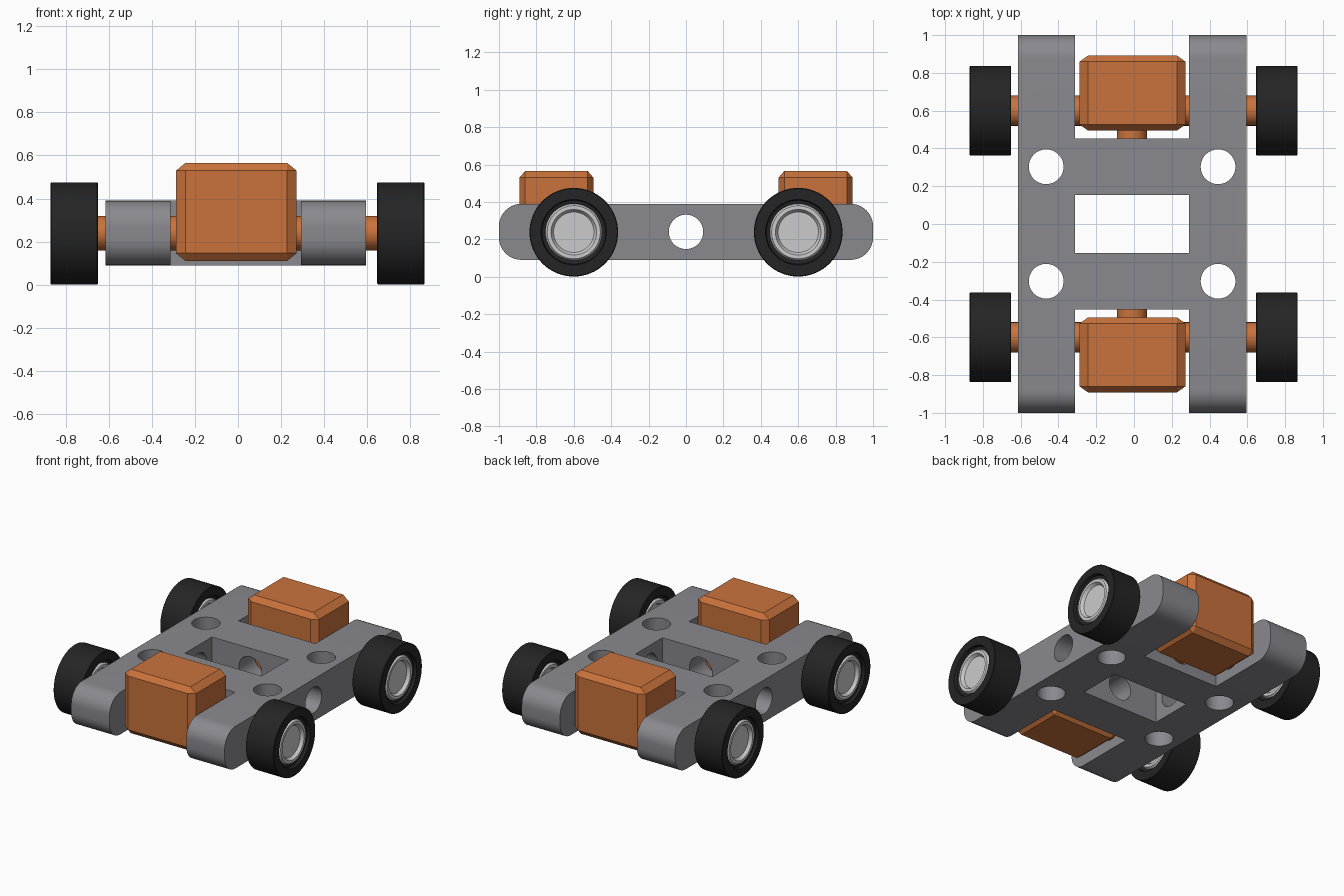
import bpy, bmesh, math
from mathutils import Matrix, Vector

cube = bpy.data.objects.get("Cube")
if cube:
    bpy.data.objects.remove(cube, do_unlink=True)


def material(name, rgb):
    m = bpy.data.materials.new(name)
    m.use_nodes = True
    m.diffuse_color = (*rgb, 1)
    m.node_tree.nodes["Principled BSDF"].inputs["Base Color"].default_value = (*rgb, 1)
    return m


GREY = material("frame grey", (0.25, 0.25, 0.275))
ORANGE = material("motor orange", (0.59, 0.17, 0.045))
BLACK = material("tyre black", (0.018, 0.018, 0.018))
SILVER = material("rim light grey", (0.6, 0.6, 0.6))

CX = -0.01      # middle of the frame across x
AXLE_Z = 0.238
AXIS_TURN = {"X": Matrix.Rotation(math.pi / 2, 4, "Y"),
             "Y": Matrix.Rotation(math.pi / 2, 4, "X"),
             "Z": Matrix.Identity(4)}


def finish(name, bm, mat, smooth=True):
    bmesh.ops.recalc_face_normals(bm, faces=bm.faces)
    mesh = bpy.data.meshes.new(name)
    bm.to_mesh(mesh)
    bm.free()
    obj = bpy.data.objects.new(name, mesh)
    bpy.context.collection.objects.link(obj)
    if mat:
        mesh.materials.append(mat)
    if smooth:
        smooth_sharp(obj)
    return obj


def activate(obj):
    bpy.ops.object.select_all(action="DESELECT")
    obj.select_set(True)
    bpy.context.view_layer.objects.active = obj


def smooth_sharp(obj):
    activate(obj)
    bpy.ops.object.shade_smooth_by_angle(angle=math.radians(30))


def box_mesh(center, size):
    bm = bmesh.new()
    bmesh.ops.create_cube(bm, size=1)
    bmesh.ops.scale(bm, vec=size, verts=bm.verts)
    bmesh.ops.translate(bm, vec=center, verts=bm.verts)
    return bm


def rod(name, axis, center, radius, length, mat):
    bm = bmesh.new()
    bmesh.ops.create_cone(bm, cap_ends=True, segments=48, radius1=radius,
                          radius2=radius, depth=length,
                          matrix=Matrix.Translation(center) @ AXIS_TURN[axis])
    return finish(name, bm, mat)


def cut(target, cutter):
    cutter.hide_render = True
    mod = target.modifiers.new("cut", "BOOLEAN")
    mod.operation, mod.solver, mod.object = "DIFFERENCE", "EXACT", cutter
    activate(target)
    bpy.ops.object.modifier_apply(modifier=mod.name)
    bpy.data.objects.remove(cutter, do_unlink=True)


# Frame: a slab with rounded ends, notches, a window and drilled holes
bm = box_mesh((CX, 0, 0.24), (1.21, 2, 0.3))
ends = [e for e in bm.edges if abs(e.verts[0].co.x - e.verts[1].co.x) > 1]
bmesh.ops.bevel(bm, geom=ends, offset=0.12, segments=10, profile=0.5, affect="EDGES")
frame = finish("frame", bm, GREY, smooth=False)
for y, depth in ((-0.953, 1), (0, 0.305), (0.953, 1)):
    cut(frame, finish("opening_cutter", box_mesh((CX, y, 0.24), (0.605, depth, 1)), None, False))
for x in (CX - 0.455, CX + 0.455):
    for y in (-0.303, 0.303):
        cut(frame, rod("hole_cutter", "Z", (x, y, 0.24), 0.092, 1, None))
cut(frame, rod("side_hole_cutter", "X", (0, 0, 0.24), 0.092, 2, None))
cut(frame, rod("centre_hole_cutter", "Y", (CX, 0, 0.24), 0.09, 1.2, None))
smooth_sharp(frame)


def lathe(name, profile, center, mat):
    """Spin (radius, x) points round the x axis."""
    bm = bmesh.new()
    verts = [bm.verts.new((x, 0, r)) for r, x in profile]
    edges = [bm.edges.new(pair) for pair in zip(verts, verts[1:])]
    bmesh.ops.spin(bm, geom=verts + edges, cent=(0, 0, 0), axis=(1, 0, 0),
                   angle=math.tau, steps=64, use_duplicate=False)
    bmesh.ops.remove_doubles(bm, verts=bm.verts, dist=1e-4)
    bmesh.ops.translate(bm, vec=center, verts=bm.verts)
    return finish(name, bm, mat)


def both_sides(half):
    """Mirror a half profile to the other face of the wheel."""
    return half + [(r, -x) for r, x in reversed(half)]


TYRE = both_sides([(0.15, 0.085), (0.17, 0.09), (0.175, 0.11), (0.233, 0.11), (0.237, 0.106)])
RIM = both_sides([(0, 0.078), (0.108, 0.078), (0.122, 0.1), (0.142, 0.1), (0.152, 0.085)])

for end, sign in (("front", -1), ("rear", 1)):
    y = sign * 0.6

    # Motor block: a bevelled cube stretched to size
    bm = bmesh.new()
    bmesh.ops.create_cube(bm, size=1)
    bmesh.ops.bevel(bm, geom=bm.edges[:], offset=0.08, segments=1, affect="EDGES")
    bmesh.ops.scale(bm, vec=(0.56, 0.397, 0.456), verts=bm.verts)
    bmesh.ops.translate(bm, vec=(-0.008, sign * 0.693, 0.338), verts=bm.verts)
    finish(end + "_motor", bm, ORANGE, smooth=False)

    # Axle and the shaft into the frame
    rod(end + "_axle", "X", (0, y, 0.24), 0.08, 1.44, ORANGE)
    rod(end + "_shaft", "Y", (CX, sign * 0.42, 0.24), 0.08, 0.2, ORANGE)

    # Wheels
    for side, x in (("right", -0.76), ("left", 0.756)):
        hub = Vector((x, y, AXLE_Z))
        lathe(f"{end}_{side}_tyre", TYRE, hub, BLACK)
        lathe(f"{end}_{side}_rim", RIM, hub, SILVER)
